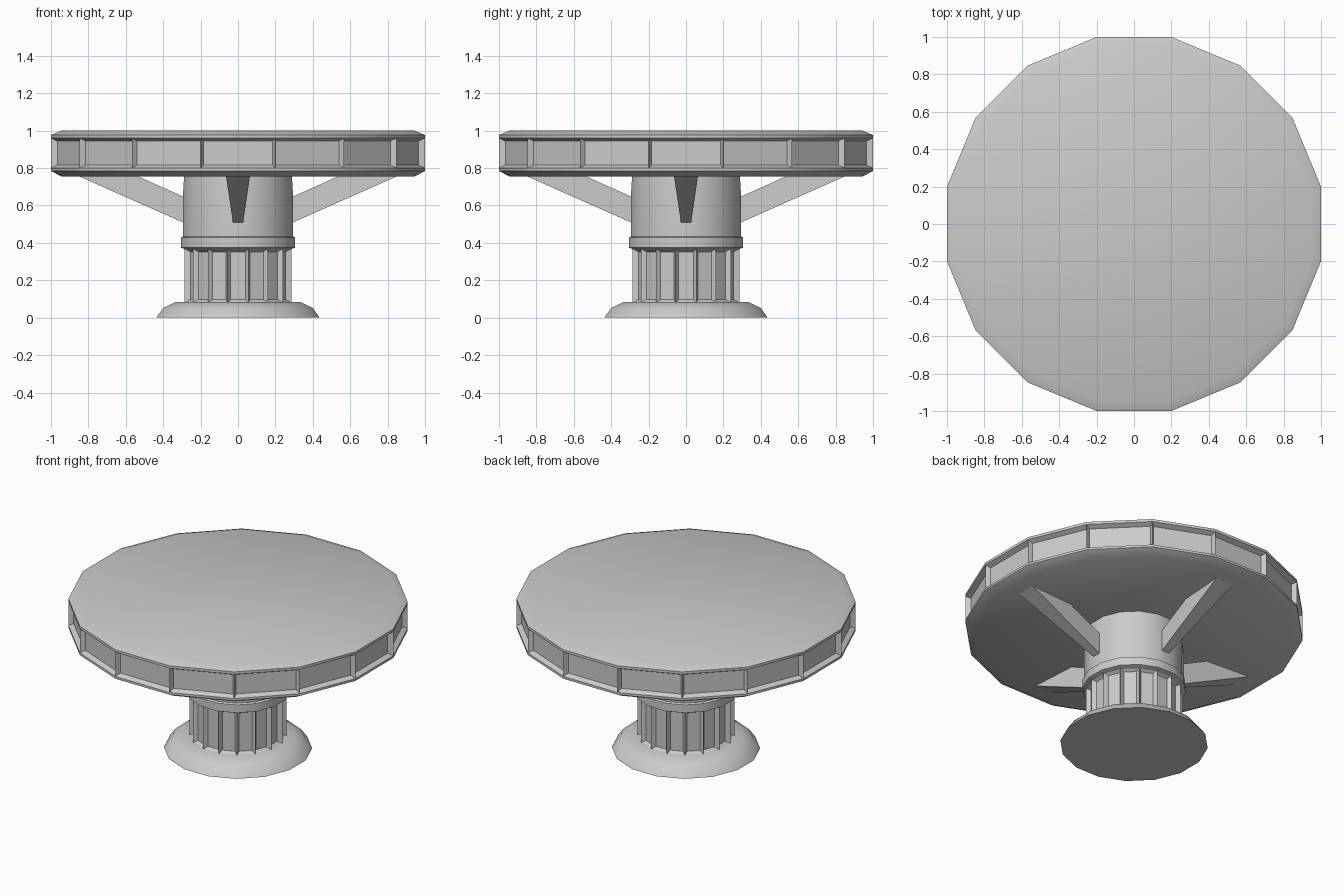
import bpy, bmesh, math

if "Cube" in bpy.data.objects:
    bpy.data.objects.remove(bpy.data.objects["Cube"])

SIDES = 16
STEP = 2 * math.pi / SIDES


def finish(name, bm, angle=30):
    bmesh.ops.recalc_face_normals(bm, faces=bm.faces[:])
    me = bpy.data.meshes.new(name)
    for f in bm.faces:
        f.smooth = True
    bm.to_mesh(me)
    bm.free()
    me.set_sharp_from_angle(angle=math.radians(angle))
    ob = bpy.data.objects.new(name, me)
    bpy.context.collection.objects.link(ob)
    return ob


def lathe(name, profile, panel=None, inset=0.0, depth=0.0):
    """Closed 16-sided turned part; profile is (apothem, z) from bottom to top.
    panel is the index of the profile segment that gets sunken panels."""
    bm = bmesh.new()
    rings = []
    for a, z in profile:
        r = a / math.cos(STEP / 2)
        rings.append([bm.verts.new((r * math.cos((k + 0.5) * STEP),
                                    r * math.sin((k + 0.5) * STEP), z))
                      for k in range(SIDES)])
    sunk = []
    for i in range(len(rings) - 1):
        lo, hi = rings[i], rings[i + 1]
        for k in range(SIDES):
            n = (k + 1) % SIDES
            f = bm.faces.new((lo[k], lo[n], hi[n], hi[k]))
            if i == panel:
                sunk.append(f)
    bm.faces.new(rings[0][::-1])
    bm.faces.new(rings[-1])
    bm.normal_update()
    if sunk:
        bmesh.ops.inset_individual(bm, faces=sunk, thickness=inset, depth=-depth)
    return finish(name, bm)


# Table top with sunken rim panels
lathe("table_top", [(0.945, 0.755), (1.0, 0.785), (1.0, 0.80), (1.0, 0.96),
                    (1.0, 0.977), (0.945, 1.0)], panel=2, inset=0.022, depth=0.03)

# Pedestal: foot, fluted shaft, collar ring, upper drum
lathe("foot", [(0.437, 0), (0.40, 0.052), (0.335, 0.083), (0.24, 0.085)])
lathe("fluted_shaft", [(0.285, 0.08), (0.285, 0.37)], panel=0, inset=0.025, depth=0.025)
lathe("collar", [(0.28, 0.365), (0.306, 0.375), (0.306, 0.428), (0.285, 0.44)])
lathe("upper_drum", [(0.295, 0.43), (0.295, 0.64), (0.288, 0.76)])


# Four flared struts from drum to table top
def strut(name, angle):
    bm = bmesh.new()
    profile = [(0.25, 0.49), (0.85, 0.756), (0.535, 0.756), (0.25, 0.628)]
    c, s = math.cos(angle), math.sin(angle)
    loops = []
    for side in (-1, 1):
        loop = []
        for r, z in profile:
            w = side * (0.027 + (r - 0.29) * 0.066)
            loop.append(bm.verts.new((r * c - w * s, r * s + w * c, z)))
        loops.append(loop)
    a, b = loops
    bm.faces.new(a)
    bm.faces.new(b[::-1])
    for i in range(4):
        j = (i + 1) % 4
        bm.faces.new((a[j], a[i], b[i], b[j]))
    finish(name, bm)


for i, label in enumerate(("right", "back", "left", "front")):
    strut(label + "_strut", i * math.pi / 2)
